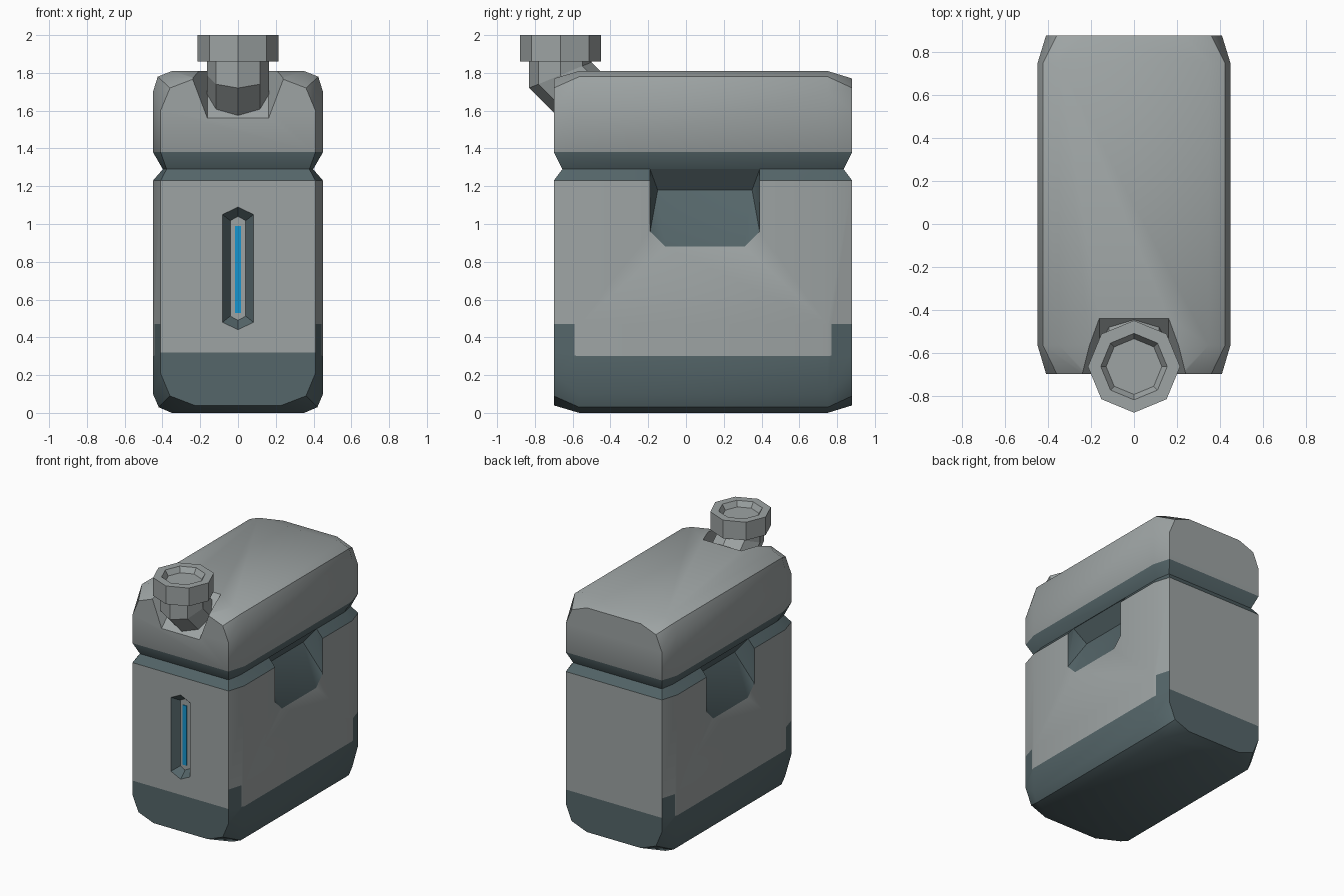
import bpy, bmesh, math
from mathutils import Vector

if "Cube" in bpy.data.objects:
    bpy.data.objects.remove(bpy.data.objects["Cube"])


def material(name, rgb):
    m = bpy.data.materials.new(name)
    m.diffuse_color = (*rgb, 1)
    m.use_nodes = True
    m.node_tree.nodes["Principled BSDF"].inputs["Base Color"].default_value = m.diffuse_color
    return m


MATS = [material("light grey", (0.34, 0.37, 0.37)),
        material("dark slate", (0.09, 0.132, 0.142)),
        material("gauge blue", (0.008, 0.30, 0.62))]
GREY, SLATE, BLUE = 0, 1, 2


def finish(bm, name, mat=GREY):
    bmesh.ops.recalc_face_normals(bm, faces=bm.faces)
    for f in bm.faces:
        f.material_index = mat(f) if callable(mat) else mat
    me = bpy.data.meshes.new(name)
    bm.to_mesh(me)
    bm.free()
    for m in MATS:
        me.materials.append(m)
    ob = bpy.data.objects.new(name, me)
    bpy.context.collection.objects.link(ob)
    return ob


def loft(rings, caps=None):
    bm = bmesh.new()
    vs = [[bm.verts.new(p) for p in r] for r in rings]
    n = len(rings[0])
    for a, b in zip(vs, vs[1:]):
        for i in range(n):
            j = (i + 1) % n
            bm.faces.new((a[i], a[j], b[j], b[i]))
    for r in (vs[0], vs[-1]):
        for c in caps or [range(n)]:
            bm.faces.new([r[i] for i in c])
    return bm


def hull(points):
    bm = bmesh.new()
    for p in points:
        bm.verts.new(p)
    res = bmesh.ops.convex_hull(bm, input=bm.verts)
    junk = {g for g in res["geom_interior"] + res["geom_unused"]
            if isinstance(g, bmesh.types.BMVert)}
    bmesh.ops.delete(bm, geom=list(junk), context='VERTS')
    return bm


def select(ob):
    bpy.ops.object.select_all(action='DESELECT')
    ob.select_set(True)
    bpy.context.view_layer.objects.active = ob


def cut(ob, cutter):
    cutter.hide_render = True
    mod = ob.modifiers.new("cut", 'BOOLEAN')
    mod.operation = 'DIFFERENCE'
    mod.solver = 'EXACT'
    mod.object = cutter
    select(ob)
    bpy.ops.object.modifier_apply(modifier=mod.name)
    bpy.data.objects.remove(cutter)


# Canister body: stacked rings (mid half-width, mid z, end half-width, end z, inset)
def body_ring(wm, zm, we, ze, d=0):
    half = [(we, -0.70 + d, ze), (wm, -0.565 + d / 2, zm),
            (wm, 0.75 - d / 2, zm), (we, 0.88 - d, ze)]
    return half + [(-x, y, z) for x, y, z in reversed(half)]


SECTION = [(0.35, 0, 0.23, 0.04), (0.42, 0.03, 0.36, 0.09), (0.45, 0.10, 0.41, 0.21),
           (0.45, 0.30, 0.41, 0.32), (0.45, 0.47, 0.41, 0.47),
           (0.45, 1.23, 0.41, 1.23), (0.398, 1.29, 0.378, 1.29, 0.045),
           (0.45, 1.38, 0.41, 1.38), (0.45, 1.70, 0.41, 1.60),
           (0.425, 1.78, 0.36, 1.72), (0.35, 1.81, 0.23, 1.77)]
bm = loft([body_ring(*s) for s in SECTION],
          caps=[(0, 1, 6, 7), (1, 2, 5, 6), (2, 3, 4, 5)])
# Cut lines for the raised corners of the dark base
for y in (-0.59, 0.77):
    faces = [f for f in bm.faces if 0.31 < f.calc_center_median().z < 0.47]
    geom = faces + list({e for f in faces for e in f.edges}) + \
        list({v for f in faces for v in f.verts})
    bmesh.ops.bisect_plane(bm, geom=geom, plane_co=(0, y, 0), plane_no=(0, 1, 0))


def body_colour(f):
    c = f.calc_center_median()
    corner = abs(f.normal.x) > 0.5 and (c.y < -0.59 or c.y > 0.77)
    if c.z < 0.315 or 1.23 < c.z < 1.38 or (c.z < 0.47 and corner):
        return SLATE
    return GREY


body = finish(bm, "canister_body", body_colour)

# Hand grip recesses on both sides
rim = [(-0.11, 0.88), (0.31, 0.88), (0.39, 0.96), (0.39, 1.30), (-0.19, 1.30), (-0.19, 0.96)]
for s in (1, -1):
    pts = [(s * x, y, z) for x in (0.45, 0.52) for y, z in rim]
    pts += [(s * 0.395, y, 1.29) for y in (-0.19, 0.39)]
    pts += [(s * 0.31, y, 1.18) for y in (-0.15, 0.35)]
    cut(body, finish(hull(pts), "grip_cutter", SLATE))


# Level gauge slot at the front, with a grey floor and slate walls
def hexagon(w, lo, hi, tip, y):
    return [(0, y, hi), (w, y, hi - tip), (w, y, lo + tip),
            (0, y, lo), (-w, y, lo + tip), (-w, y, hi - tip)]


slot = loft([hexagon(0.082, 0.44, 1.09, 0.04, -0.76),
             hexagon(0.082, 0.44, 1.09, 0.04, -0.70),
             hexagon(0.041, 0.49, 1.04, 0.022, -0.645)])
cut(body, finish(slot, "slot_cutter", lambda f: GREY if abs(f.normal.y) > 0.95 else SLATE))

# Flared, sloping notch for the spout
low, high = Vector((0, -0.77, 1.493)), Vector((0, -0.44, 1.81))
low, high = low, high + (high - low) * 0.3
out = Vector((0, -0.693, 0.721)) * 0.32
pts = []
for p in (low, high):
    for s in (1, -1):
        pts += [p + Vector((s * 0.162, 0, 0)), p + out + Vector((s * 0.33, 0, 0))]
cut(body, finish(hull(pts), "notch_cutter", GREY))

# Blue level strip
bm = bmesh.new()
bmesh.ops.create_cube(bm, size=1)
bmesh.ops.scale(bm, vec=(0.032, 0.008, 0.46), verts=bm.verts)
bmesh.ops.translate(bm, vec=(0, -0.647, 0.76), verts=bm.verts)
finish(bm, "level_strip", BLUE)


# Eight-sided spout cap with sunken top, and mitred neck below it
def octagon(r, z):
    return [Vector((r * math.sin(i * math.pi / 4), -0.665 - r * math.cos(i * math.pi / 4), z))
            for i in range(8)]


cap = finish(loft([octagon(0.215, 1.86), octagon(0.215, 2.0),
                   octagon(0.155, 2.0), octagon(0.13, 1.96)]), "spout_cap")

top = octagon(0.165, 1.87)
bend = [Vector((p.x, p.y, 1.72 + (p.y + 0.83) * 0.414)) for p in top]
end = [p + Vector((0, 1, -1)) * (0.17 - 0.293 * (p.y + 0.83)) for p in bend]
neck = finish(loft([top, bend, end]), "spout_neck")

# Soft shading only across the shallow rounded edges of the body
select(body)
bpy.ops.object.shade_smooth_by_angle(angle=math.radians(35))
